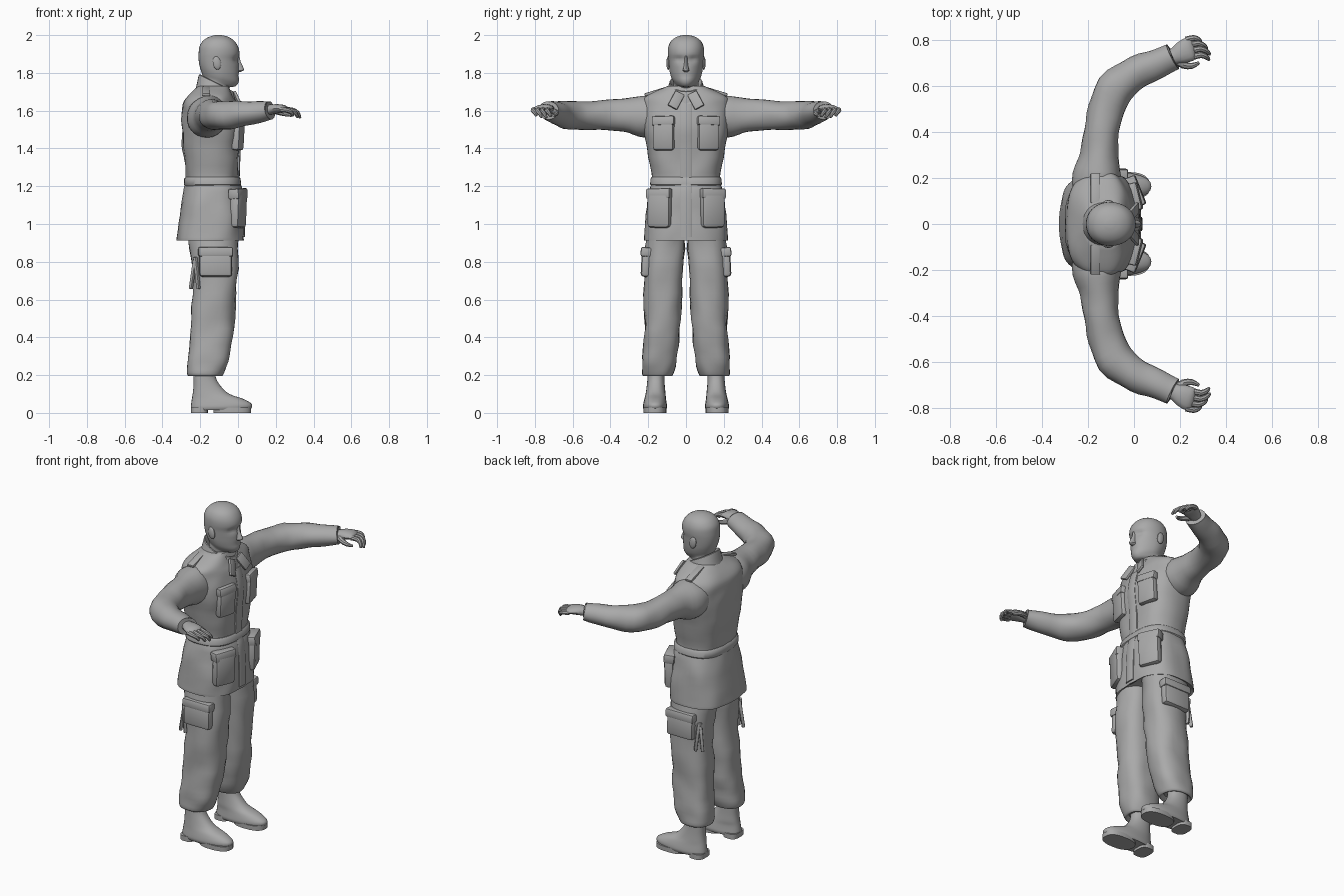
import bpy, bmesh, math
from mathutils import Vector, Matrix, noise

grey = bpy.data.materials.new("plain grey")
grey.diffuse_color = (0.4, 0.4, 0.4, 1)
Z = Vector((0, 0, 1))


def finish(name, bm):
    bmesh.ops.recalc_face_normals(bm, faces=bm.faces)
    me = bpy.data.meshes.new(name)
    bm.to_mesh(me)
    bm.free()
    me.materials.append(grey)
    ob = bpy.data.objects.new(name, me)
    bpy.context.collection.objects.link(ob)
    return ob


def smooth_rows(rows, steps):
    """Catmull-Rom interpolation of parameter rows."""
    out = []
    for i in range(len(rows) - 1):
        a, b = rows[max(i - 1, 0)], rows[i]
        c, d = rows[i + 1], rows[min(i + 2, len(rows) - 1)]
        for k in range(steps):
            t = k / steps
            out.append([0.5 * (2*q + (r-p)*t + (2*p-5*q+4*r-s)*t*t + (3*q-p-3*r+s)*t**3)
                        for p, q, r, s in zip(a, b, c, d)])
    return out + [list(rows[-1])]


def sup(t, e):
    c, s = math.cos(t), math.sin(t)
    return (math.copysign(abs(c) ** (2 / e), c), math.copysign(abs(s) ** (2 / e), s))


def skin(name, rings, wrinkle=0, tweak=None):
    bm = bmesh.new()
    vs = []
    for ring in rings:
        mid = sum(ring, Vector()) / len(ring)
        row = []
        for p in ring:
            if wrinkle:
                q = Vector((p.x, abs(p.y), p.z)) * 11
                p = p + (p - mid).normalized() * noise.noise(q) * wrinkle
            row.append(bm.verts.new(tweak(p) if tweak else p))
        vs.append(row)
    n = len(vs[0])
    for a, b in zip(vs, vs[1:]):
        for i in range(n):
            bm.faces.new((a[i], a[(i+1) % n], b[(i+1) % n], b[i]))
    bm.faces.new(vs[0])
    bm.faces.new(vs[-1])
    return finish(name, bm)


def upright(name, rows, s=1, n=28, steps=3, e=2.2, **kw):
    """Stacked rings: z back, z front, x back, x front, y inner, y outer, front taper."""
    rings = []
    for zb, zf, xb, xf, y0, y1, tp in smooth_rows(rows, steps):
        ring = []
        for i in range(n):
            c, d = sup(2 * math.pi * i / n, e)
            y = (y0+y1)/2 + (y1-y0)/2 * d * (1 - tp * max(0, c))
            ring.append(Vector(((xb+xf)/2 + (xf-xb)/2*c, y*s, (zb+zf)/2 + (zf-zb)/2*c)))
        rings.append(ring)
    return skin(name, rings, **kw)


def tube(name, rows, s=1, n=18, steps=3, **kw):
    """Tube along a path: x, y, z, horizontal radius, vertical radius."""
    rows = smooth_rows(rows, steps)
    pts = [Vector(r[:3]) for r in rows]
    rings = []
    for i, r in enumerate(rows):
        t = (pts[min(i+1, len(pts)-1)] - pts[max(i-1, 0)]).normalized()
        u = t.cross(Z).normalized()
        v = u.cross(t)
        ring = []
        for k in range(n):
            a = 2 * math.pi * k / n
            p = pts[i] + u*math.cos(a)*r[3] + v*math.sin(a)*r[4]
            ring.append(Vector((p.x, p.y*s, p.z)))
        rings.append(ring)
    return skin(name, rings, **kw)


def block(name, loc, size, s=1, rot=(0, 0, 0), bevel=0.012):
    bm = bmesh.new()
    bmesh.ops.create_cube(bm, size=1, matrix=Matrix.Diagonal((*size, 1)))
    bmesh.ops.bevel(bm, geom=bm.edges[:], offset=bevel, segments=2, profile=0.5, affect='EDGES')
    m = Matrix.Translation(loc)
    for ang, ax in zip(rot, 'XYZ'):
        m = m @ Matrix.Rotation(math.radians(ang), 4, ax)
    bm.transform(Matrix.Diagonal((1, s, 1, 1)) @ m)
    return finish(name, bm)


def ellipsoid(name, loc, size, s=1, tilt=0):
    bm = bmesh.new()
    bmesh.ops.create_uvsphere(bm, u_segments=14, v_segments=8, radius=1)
    bm.transform(Matrix.Diagonal((1, s, 1, 1)) @ Matrix.Translation(loc)
                 @ Matrix.Rotation(math.radians(tilt), 4, 'Y') @ Matrix.Diagonal((*size, 1)))
    return finish(name, bm)


def sym(rows):
    """z, x back, x front, half width -> level symmetric rows."""
    return [(z, z, xb, xf, -w, w, 0) for z, xb, xf, w in rows]


# Head, with dented eye sockets
def face_dents(p):
    p = p.copy()
    if p.x > -0.06:
        d = ((abs(p.y) - 0.036) / 0.022) ** 2 + ((p.z - 1.872) / 0.016) ** 2
        p.x -= 0.012 * math.exp(-d)
        p.x -= 0.005 * math.exp(-(p.y / 0.04) ** 2 - ((p.z - 1.782) / 0.006) ** 2)
    return p


head = [(zb, zf, xb, xf, -w, w, tp) for zb, zf, xb, xf, w, tp in (
    (1.66, 1.62, -.17, -.05, .065, 0), (1.76, 1.715, -.178, -.05, .066, .1),
    (1.78, 1.728, -.185, -.015, .068, .3), (1.80, 1.75, -.192, .003, .078, .28),
    (1.825, 1.785, -.200, .005, .086, .22), (1.85, 1.83, -.206, .004, .090, .15),
    (1.88, 1.87, -.209, .003, .093, .1), (1.91, 1.90, -.208, .008, .096, .08),
    (1.945, 1.935, -.202, .002, .093, .05), (1.975, 1.97, -.18, -.02, .076, 0),
    (1.992, 1.992, -.15, -.055, .046, 0), (2.0, 2.0, -.12, -.09, .014, 0))]
upright("head", head, n=36, e=2.15, tweak=face_dents)
upright("nose", sym([(1.805, -.03, .012, .012), (1.813, -.03, .03, .018),
                     (1.825, -.03, .03, .014), (1.86, -.03, .014, .009),
                     (1.89, -.03, .008, .009)]), n=12, steps=2)

# Jacket body, front placket and collar
jacket = [(.935, -.29, 0, .19), (.915, -.322, .028, .222), (.93, -.324, .03, .225),
          (1.05, -.308, .028, .215), (1.17, -.288, .02, .197), (1.225, -.277, .003, .178),
          (1.27, -.277, .003, .18), (1.40, -.294, .008, .208), (1.50, -.298, .018, .226),
          (1.58, -.298, .008, .228), (1.635, -.292, -.008, .225), (1.67, -.272, -.025, .215),
          (1.70, -.245, -.035, .165), (1.73, -.21, -.045, .10)]
upright("jacket", sym(jacket), n=48, e=2.6, wrinkle=.009)
upright("jacket_placket", sym([(z, xf-.03, xf+.007, .032) for z, xb, xf, w in jacket[2:11]]),
        n=12, e=6)
upright("waist_band", sym([(1.20, -.28, .008, .182), (1.21, -.287, .016, .19),
                           (1.24, -.286, .014, .188), (1.25, -.277, .005, .18)]),
        n=48, e=2.6, steps=1)
upright("collar", [(1.70, 1.635, -.228, -.008, -.115, .115, .2),
                   (1.75, 1.665, -.216, -.012, -.098, .098, .2),
                   (1.79, 1.70, -.207, -.02, -.088, .088, .15),
                   (1.785, 1.695, -.197, -.032, -.078, .078, .15),
                   (1.74, 1.65, -.185, -.05, -.07, .07, .1)], n=32, steps=2)

leg = [(.97, .97, -.26, .0, .005, .205, 0), (.87, .87, -.255, .0, .008, .218, 0),
       (.70, .70, -.238, -.004, .018, .222, 0), (.50, .50, -.248, -.018, .027, .222, 0),
       (.36, .36, -.258, -.032, .035, .226, 0), (.27, .27, -.268, -.05, .05, .234, 0),
       (.215, .205, -.268, -.078, .068, .234, 0), (.195, .195, -.258, -.095, .078, .22, 0),
       (.215, .215, -.235, -.11, .10, .205, 0)]
shoe = [(.015, -.248, .06, .105, .222), (.03, -.25, .074, .100, .228), (.05, -.248, .07, .102, .226),
        (.075, -.244, .025, .106, .22), (.10, -.24, -.045, .108, .214),
        (.14, -.236, -.09, .112, .208), (.19, -.236, -.118, .114, .204), (.26, -.236, -.12, .114, .204)]
arm = [(-.165, .14, 1.57, .105, .10), (-.163, .215, 1.568, .106, .112), (-.15, .30, 1.575, .085, .092),
       (-.14, .40, 1.577, .074, .083), (-.122, .50, 1.575, .078, .078), (-.085, .585, 1.575, .083, .075),
       (-.01, .645, 1.58, .076, .07), (.08, .69, 1.59, .066, .058), (.155, .723, 1.601, .059, .05),
       (.168, .729, 1.603, .057, .048), (.155, .723, 1.602, .04, .035)]
palm = [(.12, .708, 1.603, .036, .03), (.17, .728, 1.605, .035, .027), (.205, .744, 1.610, .047, .025),
        (.24, .760, 1.610, .052, .02), (.256, .765, 1.604, .045, .012)]

for s, side in ((1, "left"), (-1, "right")):
    # Head and collar details
    ellipsoid(side + "_ear", (-.112, .094, 1.852), (.022, .010, .036), s, -10)
    block(side + "_collar_flap", (-.002, .052, 1.655), (.016, .055, .095), s, (28, -22, 0), .006)
    block(side + "_shoulder_strap", (-.168, .155, 1.703), (.042, .135, .016), s, (-17, 0, 0), .005)
    # Jacket pockets with flaps
    block(side + "_chest_pocket", (.0, .118, 1.465), (.046, .115, .15), s, (0, 3, 14), .016)
    block(side + "_chest_flap", (.0, .118, 1.545), (.052, .122, .05), s, (0, -8, 14), .01)
    block(side + "_hip_pocket", (.002, .14, 1.075), (.056, .13, .19), s, (0, 2, 22), .02)
    block(side + "_hip_flap", (.0, .14, 1.16), (.062, .136, .055), s, (0, -4, 22), .01)
    # Sleeve and hand
    tube(side + "_sleeve", arm, s, n=24, wrinkle=.008)
    tube(side + "_palm", palm, s, n=14)
    for i in range(4):
        f = i - 1.5
        k = Vector((.240 - .009*f, .764 + .025*f, 1.606))
        ln = (.9, 1.05, 1.0, .8)[i]
        pts = [k, k + Vector((.042, .010, -.004))*ln, k + Vector((.070, -.001, -.020))*ln,
               k + Vector((.080, -.012, -.042))*ln]
        tube(side + "_finger", [(*p, r, r) for p, r in zip(pts, (.014, .013, .011, .007))],
             s, n=8, steps=2)
    tube(side + "_thumb", [(.18, .715, 1.602, .018, .016), (.215, .692, 1.592, .016, .015),
                           (.252, .688, 1.582, .013, .012), (.283, .702, 1.574, .007, .007)],
         s, n=8, steps=2)
    # Trouser leg with side pocket and hanging straps
    upright(side + "_trouser_leg", leg, s, e=2.5, wrinkle=.012)
    block(side + "_leg_pocket", (-.118, .212, .795), (.175, .05, .15), s, (3, 0, 0), .018)
    block(side + "_leg_flap", (-.118, .212, .852), (.185, .056, .05), s, (4, 0, 0), .01)
    for dx, tilt in ((0, 8), (.02, -6)):
        block(side + "_leg_strap", (-.238 + dx, .192 + dx*.6, .74), (.018, .018, .17), s,
              (3, tilt, 40), .004)
    # Shoe with heel and sole
    upright(side + "_shoe", [(z, z, xb, xf, y0, y1, .1) for z, xb, xf, y0, y1 in shoe], s, e=2.4)
    upright(side + "_sole", [(z, z, -.13, .07, .104, .226, 0) for z in (0, .028)], s, steps=1, e=2.5)
    upright(side + "_heel", [(z, z, -.25, -.16, .108, .220, 0) for z in (0, .03)], s, steps=1, e=3)

bpy.ops.object.select_all(action='SELECT')
bpy.context.view_layer.objects.active = bpy.context.selected_objects[0]
bpy.ops.object.shade_smooth_by_angle(angle=math.radians(42))
